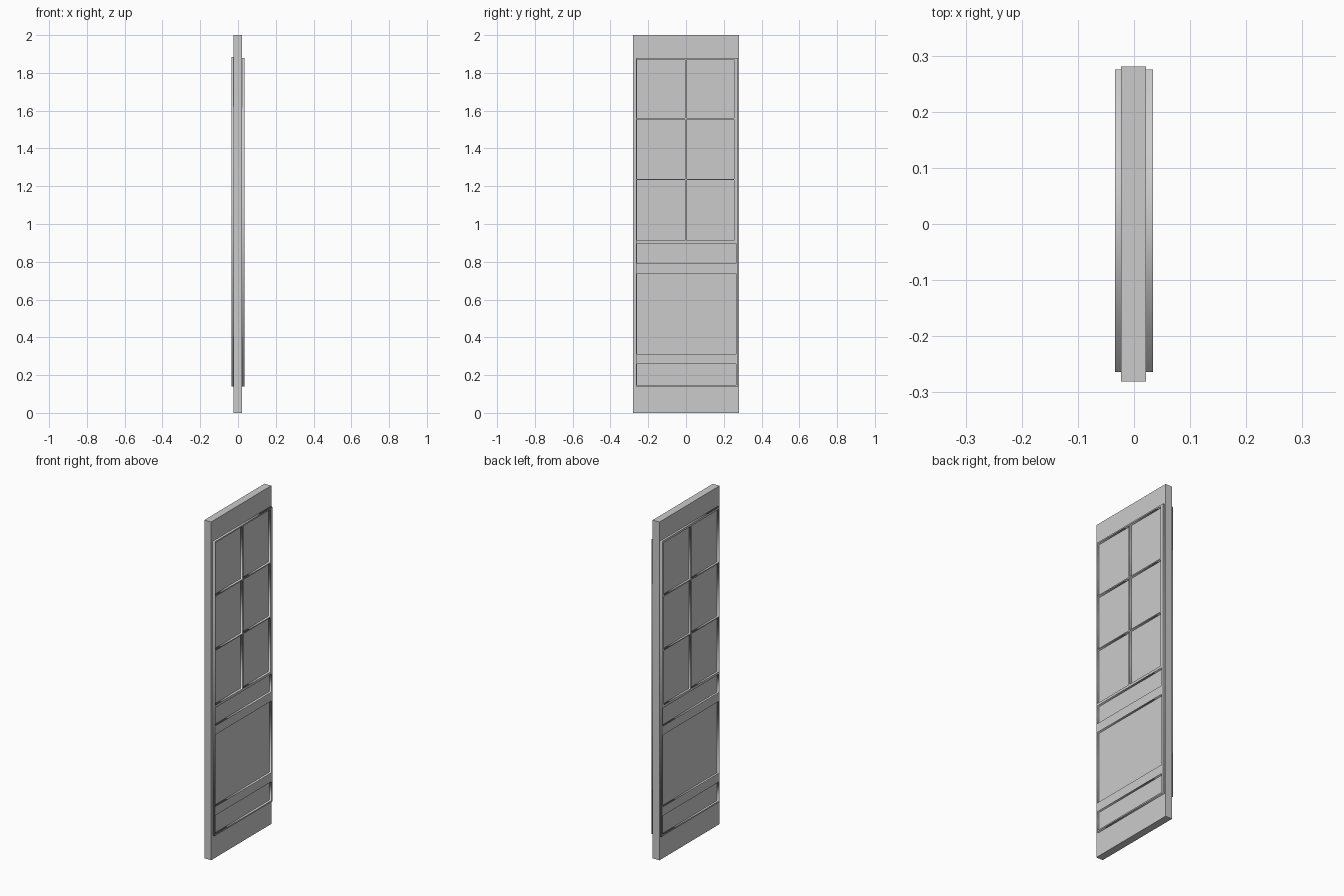
import bpy
from math import pi

if "Cube" in bpy.data.objects:
    bpy.data.objects.remove(bpy.data.objects["Cube"])

SLAB_X0, SLAB_X1 = -0.023, 0.021


def box(name, lo, hi):
    bpy.ops.mesh.primitive_cube_add(size=1, location=[(a + b) / 2 for a, b in zip(lo, hi)])
    ob = bpy.context.object
    ob.name = name
    ob.scale = [b - a for a, b in zip(lo, hi)]
    bpy.ops.object.transform_apply(location=False, rotation=False, scale=True)
    return ob


def pierced_plate(name, outer, holes, x0, x1):
    """Upright plate in the y-z plane, with rectangular openings."""
    cu = bpy.data.curves.new(name, 'CURVE')
    cu.dimensions = '2D'
    cu.fill_mode = 'BOTH'
    cu.extrude = (x1 - x0) / 2
    for y0, y1, z0, z1 in [outer] + holes:
        sp = cu.splines.new('POLY')
        sp.points.add(3)
        for p, (y, z) in zip(sp.points, [(y0, z0), (y1, z0), (y1, z1), (y0, z1)]):
            p.co = (y, z, 0, 1)
        sp.use_cyclic_u = True
    ob = bpy.data.objects.new(name, cu)
    bpy.context.collection.objects.link(ob)
    ob.rotation_euler = (pi / 2, 0, pi / 2)
    ob.location.x = (x0 + x1) / 2
    bpy.ops.object.select_all(action='DESELECT')
    ob.select_set(True)
    bpy.context.view_layer.objects.active = ob
    bpy.ops.object.convert(target='MESH')
    return bpy.context.object


# Door slab
box("door_slab", (SLAB_X0, -0.281, 0), (SLAB_X1, 0.281, 2))

# Openings: six window panes, then three solid panels below
holes = [(y0, y1, z0, z1)
         for z0, z1 in [(0.912, 1.233), (1.239, 1.553), (1.56, 1.872)]
         for y0, y1 in [(-0.259, -0.005), (0.005, 0.254)]]
holes += [(-0.259, 0.264, z0, z1)
          for z0, z1 in [(0.148, 0.26), (0.313, 0.737), (0.79, 0.897)]]

# Raised panel frames on both faces
pierced_plate("panel_frame_right", (-0.264, 0.275, 0.14, 1.88), holes, SLAB_X1 - 0.001, 0.034)
pierced_plate("panel_frame_left", (-0.264, 0.275, 0.14, 1.885), holes, -0.034, SLAB_X0 + 0.001)
